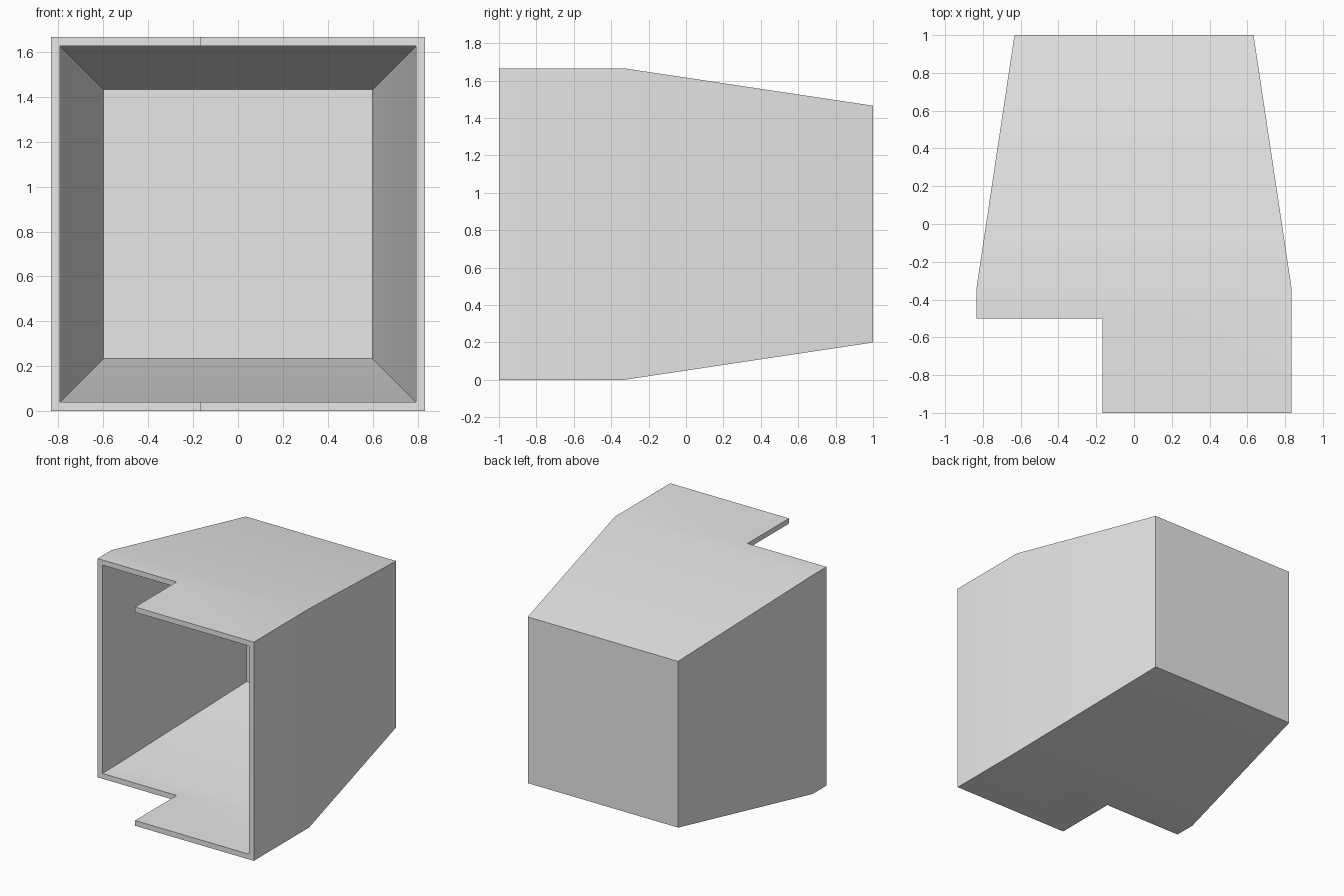
import bpy
import bmesh
from math import radians

cube = bpy.data.objects.get("Cube")
if cube:
    bpy.data.objects.remove(cube, do_unlink=True)

HALF = 0.833    # half width and half height of the straight front part
BACK = 0.633    # half width and half height of the back panel
BEND = -0.333   # depth at which the taper begins
WALL = 0.04

# Plain grey material
grey = bpy.data.materials.new("light_grey")
grey.use_nodes = True
colour = (0.8, 0.8, 0.8, 1)
grey.diffuse_color = colour
grey.node_tree.nodes["Principled BSDF"].inputs["Base Color"].default_value = colour

# Outline shared by the floor and the ceiling, with a notch at the front right
plate = [(-HALF, BEND), (-HALF, -0.5), (-0.167, -0.5),
         (-0.167, -1), (HALF, -1), (HALF, BEND)]
rear = [(BACK, 1), (-BACK, 1)]

bm = bmesh.new()


def add_level(side):
    """Floor (side -1) or ceiling (side 1): straight plate and tapered plate."""
    front = [bm.verts.new((x, y, HALF + side * HALF)) for x, y in plate]
    back = [bm.verts.new((x, y, HALF + side * BACK)) for x, y in rear]
    bm.faces.new(front)
    bm.faces.new([front[0], front[-1], *back])
    return front + back


floor = add_level(-1)
ceiling = add_level(1)

# Side walls, tapered walls and back panel join floor to ceiling
for a, b in ((0, 1), (4, 5), (5, 6), (6, 7), (7, 0)):
    bm.faces.new([floor[a], floor[b], ceiling[b], ceiling[a]])

bmesh.ops.recalc_face_normals(bm, faces=bm.faces[:])
mesh = bpy.data.meshes.new("tapered_housing")
bm.to_mesh(mesh)
bm.free()
mesh.materials.append(grey)

housing = bpy.data.objects.new("tapered_housing", mesh)
bpy.context.collection.objects.link(housing)

# Even wall thickness, grown inwards
shell = housing.modifiers.new("wall_thickness", "SOLIDIFY")
shell.thickness = WALL
shell.offset = -1
shell.use_even_offset = True
shell.use_quality_normals = True

bpy.ops.object.select_all(action="DESELECT")
housing.select_set(True)
bpy.context.view_layer.objects.active = housing
bpy.ops.object.modifier_apply(modifier=shell.name)
bpy.ops.object.shade_smooth_by_angle(angle=radians(30))
